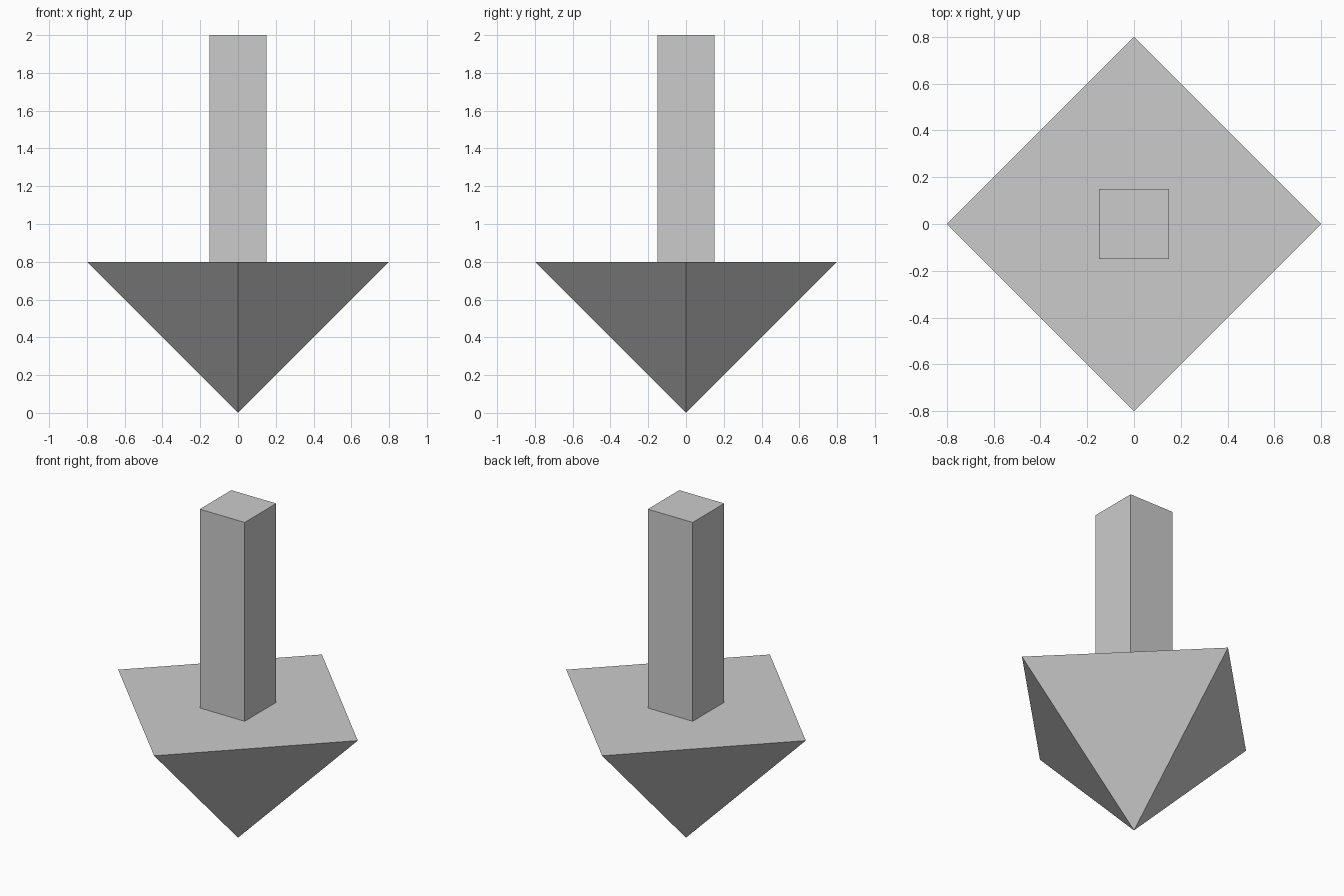
import bpy

if "Cube" in bpy.data.objects:
    bpy.data.objects.remove(bpy.data.objects["Cube"])

# Arrow head: four-sided cone, corners on the x and y axes, tip pointing down
TIP_HEIGHT, HEAD_RADIUS = 0.8, 0.8
bpy.ops.mesh.primitive_cone_add(vertices=4, radius1=0, radius2=HEAD_RADIUS,
                                depth=TIP_HEIGHT, location=(0, 0, TIP_HEIGHT / 2))
bpy.context.object.name = "arrow_head"

# Arrow shaft: square post standing on the flat top of the head
SHAFT_WIDTH, SHAFT_HEIGHT = 0.3, 1.2
bpy.ops.mesh.primitive_cube_add(size=1, location=(0, 0, TIP_HEIGHT + SHAFT_HEIGHT / 2))
shaft = bpy.context.object
shaft.name = "arrow_shaft"
shaft.scale = (SHAFT_WIDTH, SHAFT_WIDTH, SHAFT_HEIGHT)
bpy.ops.object.transform_apply(location=False, rotation=False, scale=True)
